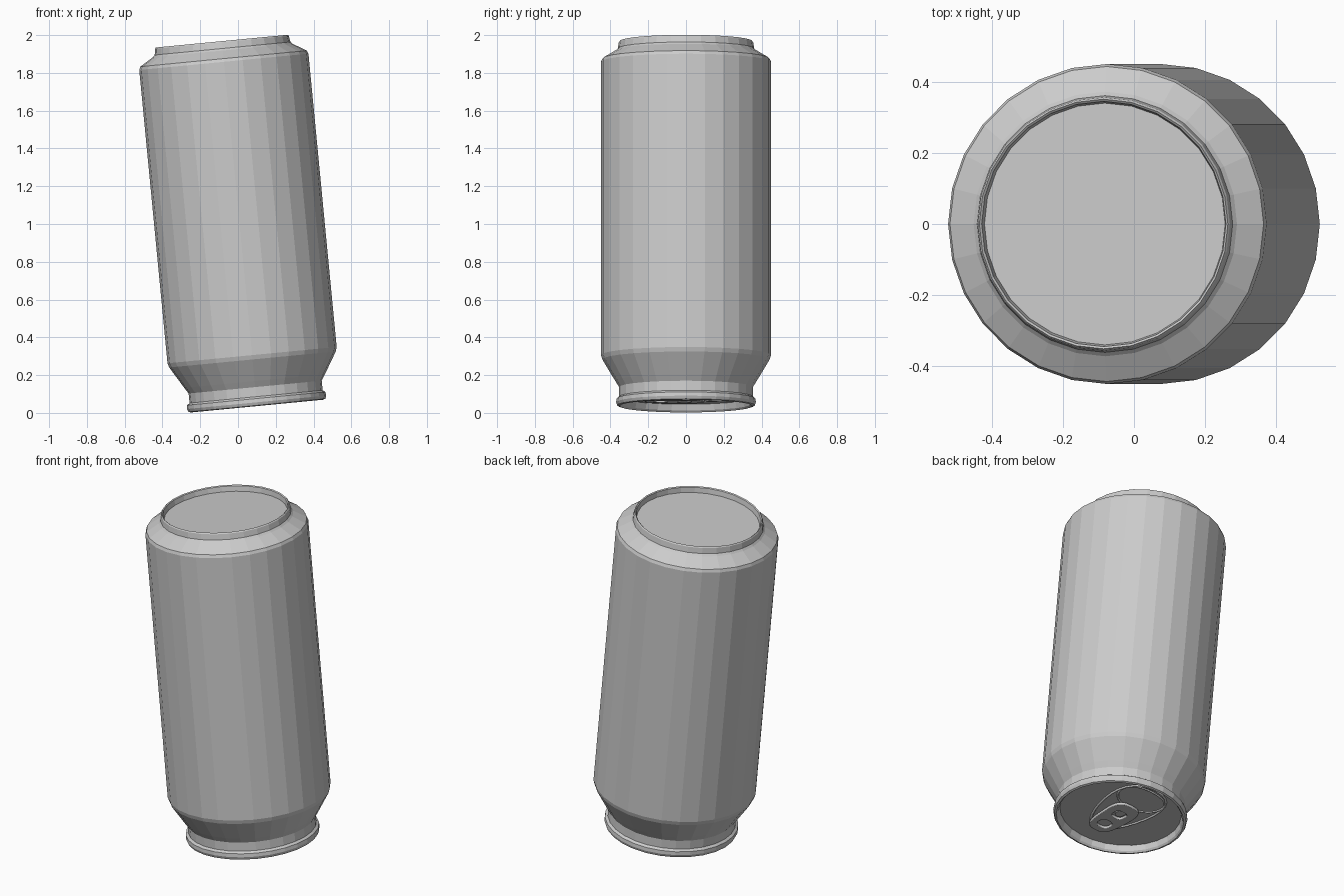
import bpy, bmesh
from math import sin, cos, pi, radians
from mathutils import Matrix

if "Cube" in bpy.data.objects:
    bpy.data.objects.remove(bpy.data.objects["Cube"])

SIDES = 28
# The can stands upside down (lid at the bottom) and leans towards -x
LEAN = Matrix.Translation((0.1, 0, 0.042)) @ Matrix.Rotation(radians(-5.5), 4, 'Y')


def add(name, data):
    ob = bpy.data.objects.new(name, data)
    bpy.context.collection.objects.link(ob)
    ob.matrix_world = LEAN
    return ob


def lathe(name, profile):
    """Spin (radius, height) points; both ends are closed with flat discs."""
    bm = bmesh.new()
    rings = [[bm.verts.new((r * cos(2 * pi * i / SIDES), r * sin(2 * pi * i / SIDES), h))
              for i in range(SIDES)] for r, h in profile]
    for a, b in zip(rings, rings[1:]):
        for i in range(SIDES):
            j = (i + 1) % SIDES
            bm.faces.new((a[i], a[j], b[j], b[i]))
    bm.faces.new(rings[0][::-1])
    bm.faces.new(rings[-1])
    bmesh.ops.recalc_face_normals(bm, faces=bm.faces)
    me = bpy.data.meshes.new(name)
    bm.to_mesh(me)
    bm.free()
    return add(name, me)


def rounded(cy, hx, hy, power=2.0, taper=0.0, n=28):
    """Superellipse outline; taper makes the +y end wider than the -y end."""
    pts = []
    for i in range(n):
        c, s = cos(2 * pi * i / n), sin(2 * pi * i / n)
        x = abs(c) ** (2 / power) * (1 if c > 0 else -1)
        y = abs(s) ** (2 / power) * (1 if s > 0 else -1)
        pts.append((hx * x * (1 + taper * y), cy + hy * y))
    return pts


def outline(name, loops, z, dims, extrude=0.0, bevel=0.0):
    cu = bpy.data.curves.new(name, 'CURVE')
    cu.dimensions = dims
    if dims == '2D':
        cu.fill_mode = 'BOTH'
    cu.extrude, cu.bevel_depth, cu.bevel_resolution = extrude, bevel, 1
    for pts in loops:
        sp = cu.splines.new('POLY')
        sp.points.add(len(pts) - 1)
        for p, (x, y) in zip(sp.points, pts):
            p.co = (x, y, 0, 1)
        sp.use_cyclic_u = True
    ob = add(name, cu)
    ob.matrix_world = LEAN @ Matrix.Translation((0, 0, z))
    bpy.ops.object.select_all(action='DESELECT')
    ob.select_set(True)
    bpy.context.view_layer.objects.active = ob
    bpy.ops.object.convert(target='MESH')
    return ob


# Can shell: recessed lid, rolled rim, neck, body, shoulder, base ring, recessed base
lathe("can_body", [
    (0.335, 0.036), (0.343, 0.004), (0.352, -0.006), (0.364, -0.002),
    (0.370, 0.014), (0.368, 0.034), (0.354, 0.044), (0.354, 0.095),
    (0.374, 0.127), (0.443, 0.242), (0.450, 0.265), (0.450, 1.825),
    (0.443, 1.842), (0.372, 1.885), (0.361, 1.896), (0.356, 1.928),
    (0.351, 1.935), (0.345, 1.930), (0.340, 1.900)])

# Pressed ridges on the lid: panel around the tab, and the pouring opening
outline("lid_panel_ridge", [rounded(0.04, 0.145, 0.26, 2.2, 0.3)], 0.036, '3D', bevel=0.007)
outline("opening_ridge", [rounded(0.17, 0.14, 0.105, 2.2, 0.08)], 0.036, '3D', bevel=0.006)

# Pull tab with finger hole and rivet hole
outline("pull_tab", [rounded(-0.06, 0.08, 0.155, 3.2, 0.1),
                     rounded(-0.135, 0.042, 0.042, 2.4),
                     rounded(-0.01, 0.04, 0.04, 3)], 0.024, '2D', 0.004, 0.004)
outline("rivet_tongue", [rounded(0.0, 0.024, 0.032, 2.4)], 0.029, '2D', 0.006, 0.002)
